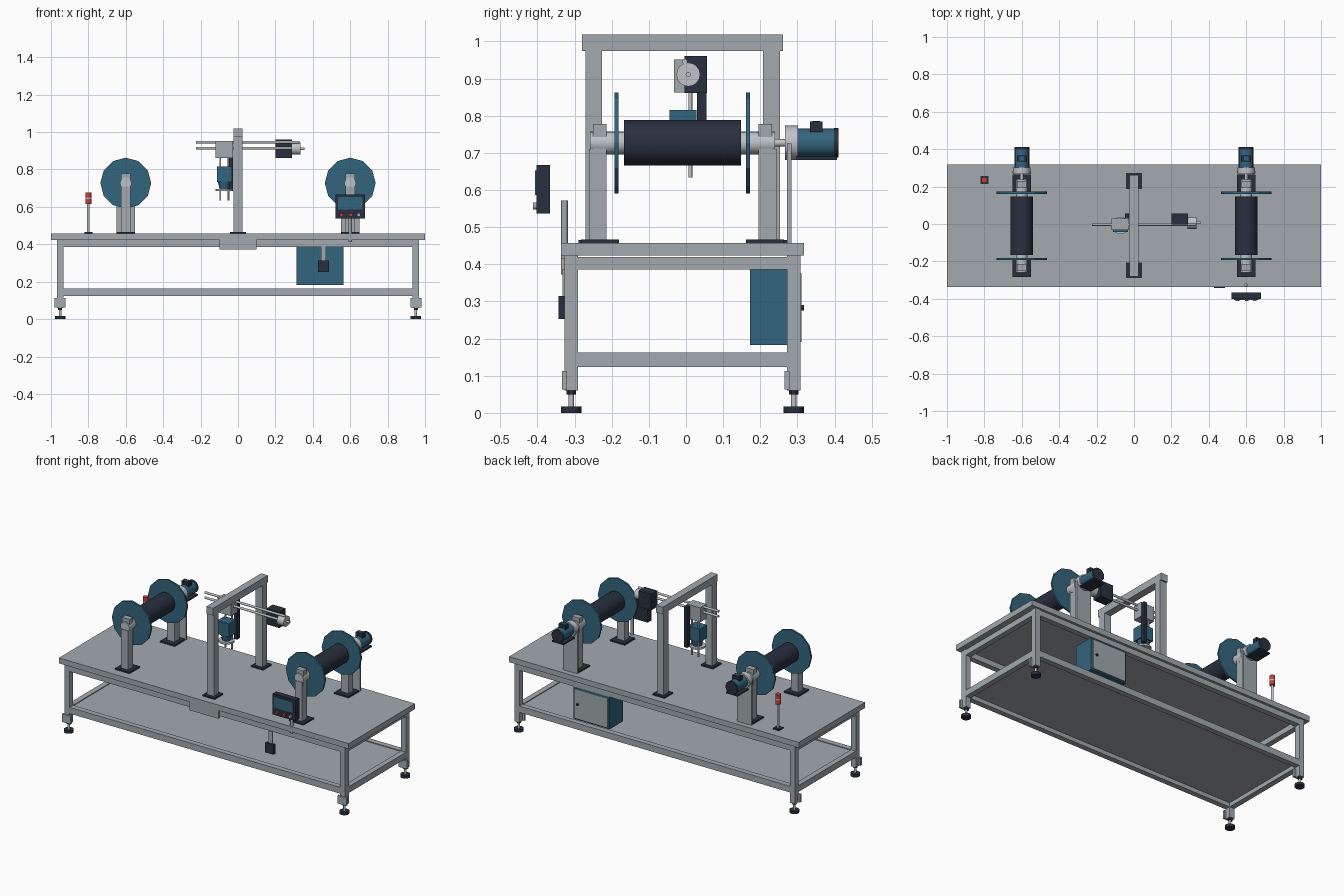
import bpy, bmesh, math
from mathutils import Matrix, Vector

if "Cube" in bpy.data.objects:
    bpy.data.objects.remove(bpy.data.objects["Cube"])


def material(name, color):
    m = bpy.data.materials.new(name)
    m.diffuse_color = (*color, 1)
    m.use_nodes = True
    m.node_tree.nodes["Principled BSDF"].inputs["Base Color"].default_value = m.diffuse_color
    return m


GREY = material("frame grey", (0.36, 0.40, 0.42))
STEEL = material("light steel", (0.52, 0.55, 0.58))
BLUE = material("machine blue", (0.033, 0.13, 0.21))
DARK = material("dark slate", (0.022, 0.03, 0.048))
RED = material("signal red", (0.60, 0.05, 0.035))


def finish(name, bm, mat, smooth=False):
    me = bpy.data.meshes.new(name)
    bmesh.ops.recalc_face_normals(bm, faces=bm.faces)
    bm.to_mesh(me)
    bm.free()
    me.materials.append(mat)
    ob = bpy.data.objects.new(name, me)
    bpy.context.collection.objects.link(ob)
    if smooth:
        bpy.ops.object.select_all(action='DESELECT')
        ob.select_set(True)
        bpy.context.view_layer.objects.active = ob
        bpy.ops.object.shade_smooth_by_angle(angle=math.radians(35))
    return ob


def box(name, x, y, z, mat):
    """Box from (min, max) ranges on each axis."""
    bm = bmesh.new()
    bmesh.ops.create_cube(bm, size=1)
    for v in bm.verts:
        v.co = Vector((r[0] + (c + 0.5) * (r[1] - r[0])) for c, r in zip(v.co, (x, y, z)))
    return finish(name, bm, mat)


def around(c, half):
    return (c - half, c + half)


def rod(name, axis, center, span, r, mat, sides=16, smooth=True, r2=None):
    """Cylinder along an axis; center gives the other two coordinates in order."""
    bm = bmesh.new()
    bmesh.ops.create_cone(bm, cap_ends=True, segments=sides, radius1=r,
                          radius2=r if r2 is None else r2, depth=span[1] - span[0])
    mid = (span[0] + span[1]) / 2
    a, b = center
    if axis == 'X':
        mat4 = Matrix.Translation((mid, a, b)) @ Matrix.Rotation(math.pi / 2, 4, 'Y')
    elif axis == 'Y':
        mat4 = Matrix.Translation((a, mid, b)) @ Matrix.Rotation(-math.pi / 2, 4, 'X')
    else:
        mat4 = Matrix.Translation((a, b, mid))
    bm.transform(mat4)
    return finish(name, bm, mat, smooth)


TOP = 0.458
FRONT, BACK = -0.309, 0.290   # leg centre lines

# Table top, shelf and frame
box("table_top", (-1, 1), (-0.337, 0.317), (0.424, TOP), GREY)
box("lower_shelf", (-0.94, 0.94), (-0.30, 0.28), (0.15, 0.158), GREY)
for y in (FRONT, BACK):
    box("upper_long_rail", (-0.94, 0.94), around(y, 0.017), (0.386, 0.42), GREY)
    box("lower_long_rail", (-0.94, 0.94), around(y, 0.017), (0.124, 0.163), GREY)
    for x in (-0.951, 0.951):
        box("leg", around(x, 0.017), around(y, 0.018), (0.06, 0.424), GREY)
        box("foot_bracket", around(x, 0.03), (y - 0.025, y - 0.012), (0.063, 0.113), GREY)
        rod("foot_pad", 'Z', (x, y), (0, 0.017), 0.028, DARK)
        rod("foot_stem", 'Z', (x, y), (0.017, 0.06), 0.007, STEEL, 12)
        rod("foot_nut", 'Z', (x, y), (0.05, 0.06), 0.013, DARK, 6, False)
for x in (-0.951, 0.951):
    box("upper_end_rail", around(x, 0.017), (FRONT, BACK), (0.386, 0.42), GREY)
    box("lower_end_rail", around(x, 0.017), (FRONT, BACK), (0.124, 0.163), GREY)
box("front_plate", (-0.1, 0.1), (-0.336, -0.32), (0.372, 0.424), GREY)

# Electrical cabinet
box("cabinet", (0.314, 0.564), (0.172, 0.304), (0.183, 0.386), BLUE)
box("cabinet_door", (0.324, 0.554), (0.304, 0.311), (0.191, 0.375), GREY)
rod("cabinet_knob", 'Y', (0.53, 0.283), (0.311, 0.318), 0.008, DARK, 12)

# Foot switch box on its hanger
box("switch_hanger", around(0.457, 0.013), (-0.333, -0.326), (0.31, 0.388), GREY)
box("switch_box", around(0.457, 0.029), (-0.343, -0.325), (0.253, 0.314), DARK)

# Two winding rollers with stands and drive motors
ZR = 0.727
for x in (-0.6, 0.6):
    rod("roller_core", 'Y', (x, ZR), (-0.167, 0.148), 0.061, DARK, 24)
    for y in (-0.187, 0.167):
        rod("roller_flange", 'Y', (x, ZR), around(y, 0.0055), 0.136, BLUE, 12, False)
    for y0, y1 in ((-0.258, -0.167), (0.148, 0.239)):
        rod("roller_hub", 'Y', (x, ZR), (y0, y1), 0.031, STEEL)
    for y, yb in ((-0.2375, -0.232), (0.219, 0.213)):
        box("stand_base", around(x, 0.05), around(yb, 0.051), (TOP, TOP + 0.009), DARK)
        box("stand_post", around(x, 0.025), around(y, 0.024), (TOP, 0.71), GREY)
        box("bearing_block", around(x, 0.026), around(yb, 0.018), (0.69, 0.778), GREY)
    box("motor_bracket", around(x, 0.05), (0.272, 0.284), (TOP, 0.725), GREY)
    rod("motor_shaft", 'Y', (x, ZR), (0.235, 0.27), 0.01, STEEL, 12)
    rod("gearbox", 'Y', (x, ZR), (0.266, 0.301), 0.046, STEEL)
    rod("motor_body", 'Y', (x, ZR), (0.301, 0.40), 0.038, BLUE)
    rod("motor_cap", 'Y', (x, ZR), (0.399, 0.411), 0.04, DARK)
    box("motor_base", around(x, 0.04), (0.298, 0.406), (0.681, 0.69), DARK)
    box("terminal_box", around(x, 0.024), (0.334, 0.367), (0.755, 0.784), DARK)
    box("terminal_lid", around(x, 0.013), (0.34, 0.361), (0.784, 0.786), BLUE)

# Gantry over the middle of the table
for y in (-0.248, 0.23):
    box("gantry_base", around(0, 0.042), around(y, 0.042), (TOP, TOP + 0.008), DARK)
    box("gantry_post", around(0, 0.023), around(y, 0.0225), (TOP, 0.975), GREY)
box("gantry_beam", around(0, 0.023), (-0.28, 0.261), (0.974, 1.018), GREY)

# Traverse rods, carriage and traverse motor
for z in (0.946, 0.914):
    rod("traverse_rod", 'X', (-0.003, z), (-0.225, 0.33), 0.007, STEEL, 12)
box("carriage", (-0.12, -0.026), (-0.032, 0.03), (0.862, 0.952), GREY)
box("traverse_motor", (0.2, 0.288), (-0.004, 0.057), (0.861, 0.961), DARK)
rod("traverse_encoder", 'X', (0.006, 0.911), (0.285, 0.333), 0.032, STEEL)
rod("encoder_shaft", 'X', (0.006, 0.911), (0.333, 0.355), 0.007, STEEL, 12)
box("cable_slab", (-0.047, -0.026), (0.029, 0.055), (0.692, 0.945), DARK)

# Dispensing head below the carriage
HX, HY = -0.073, -0.008
box("head_body", around(HX, 0.04), around(HY, 0.036), (0.733, 0.816), BLUE)
rod("head_nozzle", 'Z', (HX, HY), (0.695, 0.733), 0.026, BLUE, 16, True, 0.034)
rod("head_disc", 'Z', (HX, HY), (0.684, 0.695), 0.046, STEEL, 20)
for x in (-0.095, -0.05):
    rod("head_rod", 'Z', (x, 0.012), (0.634, 0.865), 0.005, STEEL, 12)

# Operator panel
rod("panel_post", 'Z', (0.6, -0.327), (0.415, 0.572), 0.009, GREY, 12)
box("operator_panel", around(0.6, 0.079), (-0.402, -0.366), (0.537, 0.667), DARK)
box("panel_screen", around(0.6, 0.066), (-0.407, -0.402), (0.586, 0.653), BLUE)
for x, mat in ((0.553, RED), (0.603, RED), (0.645, GREY)):
    rod("panel_button", 'Y', (x, 0.557), (-0.412, -0.402), 0.01, mat, 12)

# Signal tower
box("tower_base", around(-0.8, 0.021), around(0.235, 0.021), (TOP, TOP + 0.008), DARK)
rod("tower_pole", 'Z', (-0.8, 0.235), (TOP, 0.62), 0.007, STEEL, 12)
for z0, z1, mat in ((0.615, 0.642, RED), (0.642, 0.649, STEEL), (0.649, 0.676, RED)):
    rod("tower_light", 'Z', (-0.8, 0.235), (z0, z1), 0.016, mat)
